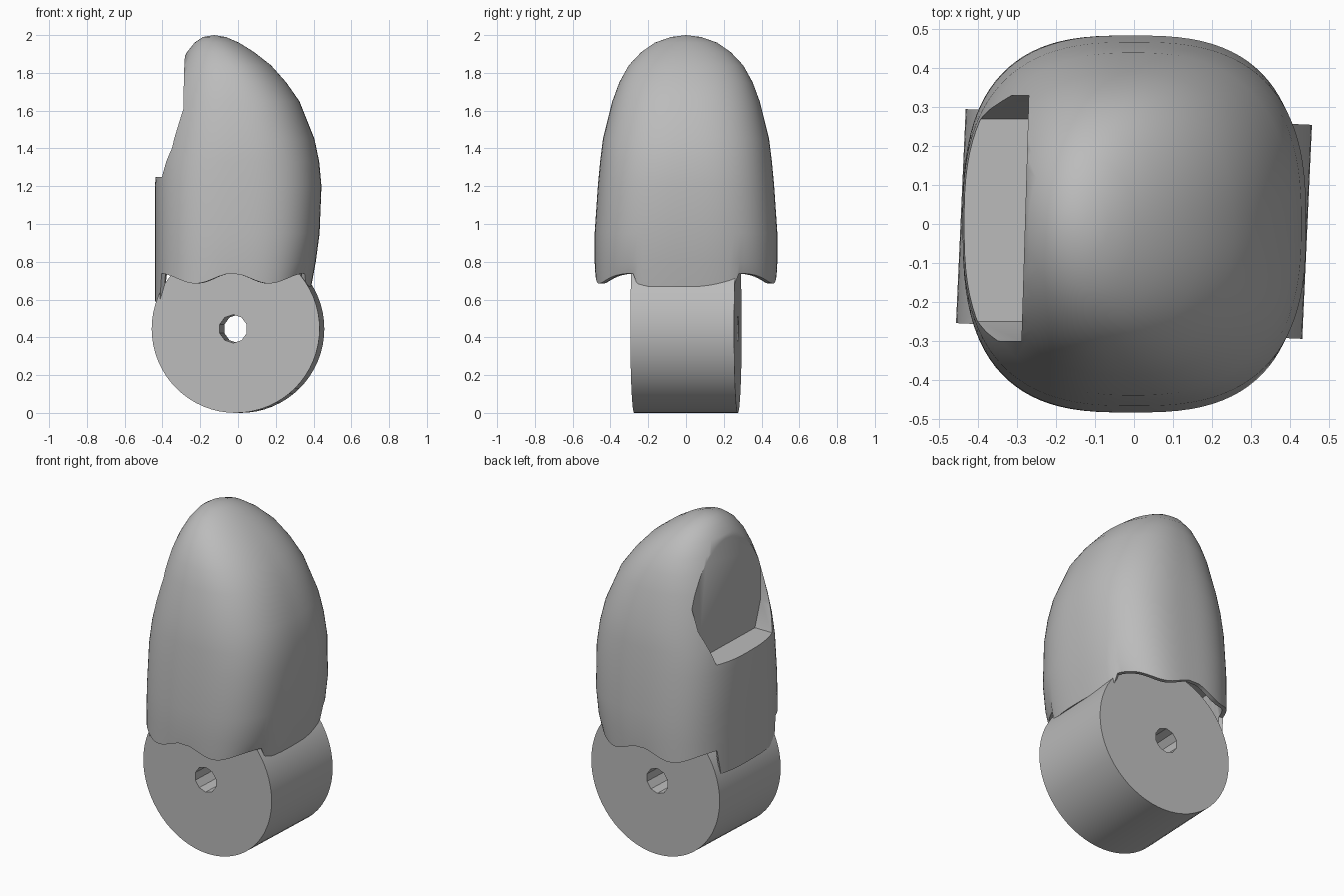
import bpy, bmesh
from math import sin, cos, pi, tau, radians
from mathutils import Matrix

cube = bpy.data.objects.get("Cube")
if cube:
    bpy.data.objects.remove(cube)

SEGMENTS = 96
TILT = radians(-2.6)

grey = bpy.data.materials.new("plain grey")
grey.use_nodes = True
grey.diffuse_color = (0.5, 0.5, 0.5, 1)
grey.node_tree.nodes["Principled BSDF"].inputs["Base Color"].default_value = (0.5, 0.5, 0.5, 1)


def add_object(name, bm):
    bmesh.ops.recalc_face_normals(bm, faces=bm.faces)
    mesh = bpy.data.meshes.new(name)
    bm.to_mesh(mesh)
    bm.free()
    mesh.materials.append(grey)
    obj = bpy.data.objects.new(name, mesh)
    bpy.context.collection.objects.link(obj)
    return obj


def activate(obj):
    bpy.ops.object.select_all(action='DESELECT')
    obj.select_set(True)
    bpy.context.view_layer.objects.active = obj


def cut(obj, cutter):
    cutter.hide_render = True
    activate(obj)
    mod = obj.modifiers.new("cut", 'BOOLEAN')
    mod.operation = 'DIFFERENCE'
    mod.solver = 'EXACT'
    mod.object = cutter
    bpy.ops.object.modifier_apply(modifier=mod.name)
    bpy.data.objects.remove(cutter)


def smooth(obj, angle):
    activate(obj)
    bpy.ops.object.shade_smooth_by_angle(angle=radians(angle))


def cylinder(name, radius, depth, sides, x):
    bm = bmesh.new()
    place = (Matrix.Translation((x, 0, 0.445)) @ Matrix.Rotation(TILT, 4, 'Z')
             @ Matrix.Rotation(pi / 2, 4, 'X'))
    bmesh.ops.create_cone(bm, cap_ends=True, segments=sides, radius1=radius,
                          radius2=radius, depth=depth, matrix=place)
    return add_object(name, bm)


def section(x_min, x_max, half_y, power):
    """Rounded-square cross-section of the fingertip."""
    mid, half_x = (x_min + x_max) / 2, (x_max - x_min) / 2
    points = []
    for i in range(SEGMENTS):
        a = tau * (i + 0.5) / SEGMENTS
        c, s = cos(a), sin(a)
        px = abs(c) ** (2 / power) * (1 if c > 0 else -1)
        py = abs(s) ** (2 / power) * (1 if s > 0 else -1)
        points.append((mid + half_x * px, half_y * py))
    return points


def hem(x, y):
    """Height of the lower edge: tabs over the hinge, waves elsewhere."""
    if abs(y) < 0.275:
        return 0.67 if x > 0 else 0.59
    return 0.712 + 0.027 * cos(tau * (x + 0.03) / 0.39)


# Hinge barrel with its pin hole
barrel = cylinder("hinge_barrel", 0.445, 0.55, 64, 0)
cut(barrel, cylinder("pin_hole_cutter", 0.075, 1, 10, -0.013))
smooth(barrel, 30)

# Fingertip shell: height, x min, x max, half depth, squareness
profile = [
    (0.80, -0.44, 0.412, 0.484, 2.8),
    (0.95, -0.44, 0.432, 0.484, 2.8),
    (1.20, -0.44, 0.442, 0.467, 2.7),
    (1.33, -0.43, 0.430, 0.455, 2.6),
    (1.45, -0.41, 0.405, 0.440, 2.5),
    (1.65, -0.37, 0.325, 0.390, 2.4),
    (1.75, -0.34, 0.255, 0.353, 2.3),
    (1.84, -0.305, 0.175, 0.303, 2.2),
    (1.91, -0.27, 0.085, 0.237, 2.1),
    (1.96, -0.23, 0.005, 0.165, 2.0),
    (1.99, -0.185, -0.065, 0.08, 2.0),
]
bm = bmesh.new()
rim = section(-0.44, 0.388, 0.48, 2.8)
rings = [
    [bm.verts.new((x * 0.88, y * 0.9, 0.92)) for x, y in rim],
    [bm.verts.new((x * 0.95, y * 0.95, hem(x, y))) for x, y in rim],
    [bm.verts.new((x, y, hem(x, y))) for x, y in rim],
]
for z, *shape in profile:
    rings.append([bm.verts.new((x, y, z)) for x, y in section(*shape)])
for low, high in zip(rings, rings[1:]):
    for i in range(SEGMENTS):
        j = (i + 1) % SEGMENTS
        bm.faces.new((low[i], low[j], high[j], high[i]))
bm.faces.new(rings[0])
tip = bm.verts.new((-0.125, 0, 2))
for i in range(SEGMENTS):
    bm.faces.new((rings[-1][i], rings[-1][(i + 1) % SEGMENTS], tip))
shell = add_object("fingertip_shell", bm)

# Nail recess with a flat back wall and chamfered lower corners
outline = [(-0.3, 2.2), (-0.3, 1.4), (-0.25, 1.25), (0.27, 1.25), (0.33, 1.45), (0.33, 2.2)]
bm = bmesh.new()
wall = [bm.verts.new((-0.28 + 0.03 * y, y, z)) for y, z in outline]
face = bm.faces.new(wall)
extruded = bmesh.ops.extrude_face_region(bm, geom=[face])
moved = [v for v in extruded["geom"] if isinstance(v, bmesh.types.BMVert)]
bmesh.ops.translate(bm, verts=moved, vec=(-0.5, 0, 0))
cut(shell, add_object("nail_recess_cutter", bm))
smooth(shell, 35)
